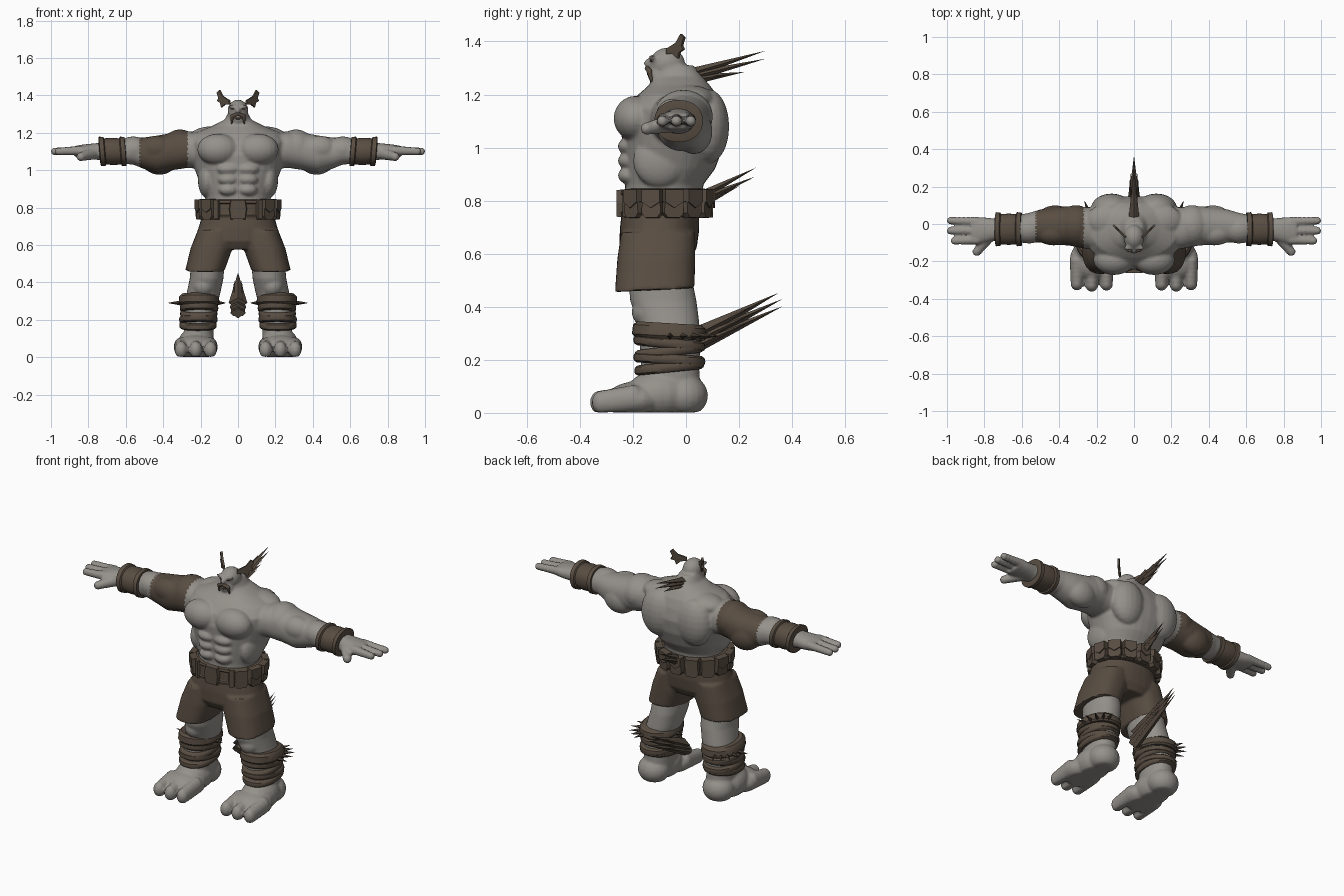
import bpy, bmesh, math
from mathutils import Vector, Matrix

if "Cube" in bpy.data.objects:
    bpy.data.objects.remove(bpy.data.objects["Cube"])


def material(name, rgb):
    m = bpy.data.materials.new(name)
    m.diffuse_color = (*rgb, 1)
    m.use_nodes = True
    m.node_tree.nodes["Principled BSDF"].inputs["Base Color"].default_value = m.diffuse_color
    return m


SKIN = material("grey_skin", (0.30, 0.285, 0.26))
HIDE = material("brown_hide", (0.098, 0.074, 0.054))
DARK = material("dark_brown", (0.06, 0.045, 0.034))


# ---- helpers ----
def loft(bm, rings, axis='z', n=32, p=2.2):
    """rings: (centre, radius_a, radius_b[, tilt]) stacked along an axis"""
    loops = []
    for r in rings:
        c, a, b = Vector(r[0]), r[1], r[2]
        tilt = r[3] if len(r) > 3 else 0
        loop = []
        for i in range(n):
            t = 2 * math.pi * i / n
            u = math.copysign(abs(math.cos(t)) ** (2 / p), math.cos(t)) * a
            v = math.copysign(abs(math.sin(t)) ** (2 / p), math.sin(t)) * b
            off = (u, v, tilt * v) if axis == 'z' else (tilt * v, u, v)
            loop.append(bm.verts.new(c + Vector(off)))
        loops.append(loop)
    for lo, hi in zip(loops, loops[1:]):
        for i in range(n):
            j = (i + 1) % n
            bm.faces.new((lo[i], lo[j], hi[j], hi[i]))
    bm.faces.new(loops[0][::-1])
    bm.faces.new(loops[-1])


def blob(bm, c, r):
    bmesh.ops.create_uvsphere(bm, u_segments=20, v_segments=12, radius=1,
                              matrix=Matrix.Translation(c) @ Matrix.Diagonal((*r, 1)))


def chain(bm, a, b, r0, r1, n=7):
    a, b = Vector(a), Vector(b)
    for i in range(n):
        t = i / (n - 1)
        r = r0 + (r1 - r0) * t
        blob(bm, a.lerp(b, t), (r, r, r))


def spike(bm, base, tip, w, h):
    base, tip = Vector(base), Vector(tip)
    d = tip - base
    m = Matrix.Translation((base + tip) / 2) @ d.to_track_quat('Z', 'Y').to_matrix().to_4x4()
    bmesh.ops.create_cone(bm, cap_ends=True, segments=4, radius1=1, radius2=0, depth=d.length,
                          matrix=m @ Matrix.Diagonal((w, h, 1, 1)))


def finish(bm, name, mat, voxel=0, smooth=0, shade=True):
    bmesh.ops.recalc_face_normals(bm, faces=bm.faces)
    me = bpy.data.meshes.new(name)
    bm.to_mesh(me)
    bm.free()
    ob = bpy.data.objects.new(name, me)
    bpy.context.collection.objects.link(ob)
    if voxel:
        rm = ob.modifiers.new("fuse", 'REMESH')
        rm.mode, rm.voxel_size = 'VOXEL', voxel
        if smooth:
            sm = ob.modifiers.new("soften", 'SMOOTH')
            sm.factor, sm.iterations = 0.5, smooth
        dg = bpy.context.evaluated_depsgraph_get()
        ob.data = bpy.data.meshes.new_from_object(ob.evaluated_get(dg))
        ob.modifiers.clear()
    ob.data.materials.clear()
    ob.data.materials.append(mat)
    if shade:
        bpy.context.view_layer.objects.active = ob
        ob.select_set(True)
        bpy.ops.object.shade_smooth_by_angle(angle=math.radians(40))
        ob.select_set(False)
    return ob


# ---- torso, head and arms fused into one body ----
bm = bmesh.new()
TORSO = [(.78, -.235, .06, .165), (.86, -.23, .065, .175), (.92, -.235, .11, .20),
         (1.0, -.24, .14, .23), (1.08, -.245, .15, .25), (1.15, -.225, .135, .262),
         (1.20, -.18, .115, .23), (1.235, -.14, .09, .14), (1.27, -.12, .06, .072),
         (1.31, -.12, .03, .05)]
loft(bm, [((0, (f + b) / 2, z), rx, (b - f) / 2) for z, f, b, rx in TORSO])
blob(bm, (0, -.07, 1.315), (.056, .067, .062))    # skull
blob(bm, (0, -.105, 1.275), (.045, .04, .036))    # jaw
blob(bm, (0, -.142, 1.318), (.014, .018, .018))   # nose
for s in (1, -1):
    blob(bm, (s * .027, -.126, 1.34), (.027, .016, .01))        # brow
    blob(bm, (s * .106, -.19, 1.11), (.112, .083, .085))        # chest muscle
    for z, w in ((1.005, .062), (.95, .056), (.895, .052)):     # stomach muscles
        blob(bm, (s * .052, -.215, z), (w, .042, .033))
    blob(bm, (s * .165, -.1, .95), (.05, .1, .1))               # flank
    blob(bm, (s * .12, .085, 1.08), (.11, .078, .14))           # back muscle
    blob(bm, (s * .13, .02, 1.18), (.13, .09, .055))            # neck slope
    blob(bm, (s * .31, -.01, 1.118), (.1, .112, .1))            # shoulder
    blob(bm, (s * .43, -.05, 1.115), (.1, .065, .07))           # upper arm front
    blob(bm, (s * .42, .03, 1.06), (.1, .07, .085))             # upper arm back
    blob(bm, (s * .56, -.03, 1.11), (.09, .075, .07))           # forearm
    ARM = [(.15, -.03, 1.1, .12, .095), (.27, -.02, 1.11, .11, .098), (.35, -.01, 1.10, .105, .1),
           (.43, -.01, 1.085, .1, .1), (.5, -.01, 1.09, .088, .085), (.56, -.02, 1.1, .08, .07),
           (.65, -.03, 1.1, .072, .065), (.75, -.03, 1.1, .06, .045), (.82, -.035, 1.1, .072, .038),
           (.87, -.035, 1.1, .07, .03)]
    loft(bm, [((s * x, y, z), a, b) for x, y, z, a, b in ARM], 'x')
    for y, x in ((.018, .98), (-.036, .98), (-.09, .96)):       # fingers
        chain(bm, (s * .84, y * .9 - .004, 1.105), (s * x, y, 1.1), .026, .021)
    chain(bm, (s * .77, -.06, 1.09), (s * .84, -.148, 1.072), .034, .024)  # thumb
body = finish(bm, "body", SKIN, .0075, 4)

# hide sleeve on one upper arm, with a zigzag stitched edge
body.data.materials.append(HIDE)
for f in body.data.polygons:
    x, y, z = f.center
    a = math.atan2(z - 1.1, y + .01) / (2 * math.pi) * 28
    zig = abs(a - math.floor(a) - .5) * .018
    if -.53 + zig < x < -.265 - zig:
        f.material_index = 1

# ---- legs with three-toed feet ----
for s, side in ((1, "left"), (-1, "right")):
    bm = bmesh.new()
    loft(bm, [((s * .21, -.055, .06), .08, .11), ((s * .21, -.06, .17), .08, .11),
              ((s * .205, -.06, .27), .09, .115), ((s * .185, -.065, .34), .09, .115),
              ((s * .168, -.085, .42), .09, .125), ((s * .16, -.1, .52), .09, .12)])
    blob(bm, (s * .185, -.14, .38), (.06, .065, .06))       # knee
    blob(bm, (s * .218, -.005, .065), (.092, .088, .08))    # heel
    blob(bm, (s * .222, -.1, .07), (.1, .13, .09))
    blob(bm, (s * .226, -.19, .05), (.118, .11, .068))      # ball
    for x, tip in ((.147, -.32), (.226, -.325), (.305, -.318)):
        for t in range(6):
            r = .042 - .001 * t
            blob(bm, (s * x, -.2 + (tip + .2) * t / 5, .055 - .003 * t), (r * .93, r, r * 1.2))
    for v in bm.verts:
        v.co.z = max(v.co.z, .002)
    finish(bm, side + "_leg", SKIN, .0075, 3)

    # shin wraps
    bm = bmesh.new()
    for i in range(5):
        z, k = .172 + i * .03, 1 + .03 * (i % 2)
        tilt, cx = (.1, -.06, .12, -.1, .05)[i], s * (.214 - .002 * i)
        loft(bm, [((cx, -.063, z + dz), .1 * k * q, .132 * k * q, tilt)
                  for dz, q in ((-.019, .9), (-.012, .98), (0, 1), (.012, .98), (.019, .9))])
    loft(bm, [((s * .208, -.063, z), .104 * q, .134 * q, -.06)
              for z, q in ((.28, .97), (.29, 1.05), (.325, 1.02), (.338, .9))])
    finish(bm, side + "_shin_wrap", HIDE)

    # row of short spikes round the outer calf
    bm = bmesh.new()
    for deg in (0, 20, 38, 54, 70, 180):
        a = math.radians(deg)
        d = Vector((s * math.cos(a), math.sin(a), 0))
        b = Vector((s * .208 + d.x * .095, -.06 + d.y * .125, .29))
        spike(bm, b, b + d * (.075 if deg < 90 else .05), .014, .014)
    finish(bm, side + "_calf_spikes", DARK, shade=False)

    # wrist cuff with raised rims
    bm = bmesh.new()
    CUFF = [(.6, .07), (.602, .084), (.625, .086), (.63, .076), (.67, .079), (.71, .076),
            (.715, .084), (.738, .086), (.742, .066)]
    loft(bm, [((s * x, -.028, 1.1), r * 1.06, r * .92, s * .08) for x, r in CUFF], 'x')
    finish(bm, side + "_wrist_cuff", HIDE)

    # flared hair tuft, a thin jagged fan
    bm = bmesh.new()
    fan = [(0, 1.352), (.035, 1.352), (.06, 1.335), (.068, 1.36), (.09, 1.37), (.08, 1.385),
           (.093, 1.415), (.075, 1.428), (.05, 1.395), (0, 1.372)]
    fr = [bm.verts.new((s * (.04 + u * .72), -.068 + u * .72, z)) for u, z in fan]
    g = bmesh.ops.extrude_face_region(bm, geom=[bm.faces.new(fr)])["geom"]
    bmesh.ops.translate(bm, vec=(s * .008, -.008, 0),
                        verts=[v for v in g if isinstance(v, bmesh.types.BMVert)])
    finish(bm, side + "_hair_tuft", HIDE, shade=False)

# ---- drooping moustache, mouth and eyes ----
bm = bmesh.new()
for s in (1, -1):
    chain(bm, (s * .004, -.147, 1.3), (s * .031, -.138, 1.288), .009, .011)
    chain(bm, (s * .031, -.138, 1.288), (s * .034, -.13, 1.25), .011, .005)
finish(bm, "moustache", HIDE, .004, 1)
bm = bmesh.new()
blob(bm, (0, -.139, 1.278), (.02, .009, .008))
for s in (1, -1):
    blob(bm, (s * .024, -.128, 1.327), (.011, .008, .004))
finish(bm, "mouth_and_eyes", DARK)

# ---- shorts ----
bm = bmesh.new()
loft(bm, [((0, -.105, .575), .14, .12), ((0, -.105, .62), .225, .145),
          ((0, -.1, .69), .212, .15), ((0, -.095, .78), .185, .145)])
for s in (1, -1):
    loft(bm, [((s * .177, -.118, .463), .105, .15, .05), ((s * .142, -.112, .58), .112, .147),
              ((s * .115, -.105, .68), .1, .14)], p=2.5)
finish(bm, "shorts", HIDE, .0085, 2)

# ---- belt with pouches and buckle ----
CY, RX, RY = -.085, .19, .155
bm = bmesh.new()
loft(bm, [((0, CY, z), RX * q, RY * q) for z, q in
          ((.738, .95), (.742, 1.03), (.755, 1.05), (.762, 1), (.818, 1), (.825, 1.05),
           (.838, 1.03), (.842, .93))], p=2.3)
finish(bm, "belt", HIDE)


def plate(bm, outline, depth, m):
    """extruded outline in a local x-z plane, facing local -y"""
    back = [bm.verts.new(m @ Vector((x, 0, z))) for x, z in outline]
    front = [bm.verts.new(m @ Vector((x * .93, -depth, z * .95))) for x, z in outline]
    n = len(back)
    bm.faces.new(back)
    bm.faces.new(front)
    for i in range(n):
        bm.faces.new((back[i], back[(i + 1) % n], front[(i + 1) % n], front[i]))


bag = [(-.037, .05), (.037, .05), (.04, -.04), (.026, -.058), (-.026, -.058), (-.04, -.04)]
flap = [(-.039, .053), (.039, .053), (.039, .004), (0, -.02), (-.039, .004)]
bags, flaps = bmesh.new(), bmesh.new()
for k in range(11):
    a = math.radians(50 + k * 26)
    pos = Vector((math.sin(a) * RX, CY - math.cos(a) * RY, .792))
    yaw = math.atan2(math.sin(a) / RX, math.cos(a) / RY)
    m = Matrix.Translation(pos) @ Matrix.Rotation(yaw, 4, 'Z')
    plate(bags, bag, .032, m)
    plate(flaps, flap, .039, m)
finish(bags, "belt_pouches", HIDE, shade=False)
finish(flaps, "pouch_flaps", HIDE, shade=False)
bm = bmesh.new()
hexagon = [(-.04, .05), (.04, .05), (.048, 0), (.04, -.055), (-.04, -.055), (-.048, 0)]
plate(bm, hexagon, .022, Matrix.Translation((0, CY - RY, .792)))
for x in (-.11, .11):
    m = Matrix.Translation((x, CY - RY * .86, .79)) @ Matrix.Rotation(x * 5, 4, 'Z')
    plate(bm, [(-.016, .054), (.016, .054), (.016, -.054), (-.016, -.054)], .016, m)
finish(bm, "buckle_and_loops", HIDE, shade=False)

# ---- long quill clusters behind neck, belt and calves ----
CLUSTERS = {
    "neck_quills": ((.02, 1.255, .032, .02), (.0, 1.275), ((.3, 1.365), (.3, 1.335), (.22, 1.285))),
    "belt_quills": ((.05, .785, .03, .018), (.05, .815), ((.265, .925), (.26, .89), (.2, .855))),
    "calf_quills": ((.0, .235, .05, .03), (.03, .29), ((.35, .453), (.365, .43), (.365, .402))),
}
for name, ((y, z, w, h), (y2, z2), tips) in CLUSTERS.items():
    bm = bmesh.new()
    for i, (ty, tz) in enumerate(tips):
        t = 1 - i / 2
        base = (0, y + (y2 - y) * t, z + (z2 - z) * t)
        spike(bm, base, (0, ty, tz), w * (1 - .12 * i), h)
        for s in (1, -1):    # side barbs
            spike(bm, (s * w * .45, base[1], base[2]),
                  (s * w * .4, base[1] + (ty - base[1]) * .72, base[2] + (tz - base[2]) * .72),
                  w * .35, h * .6)
    finish(bm, name, HIDE, shade=False)
